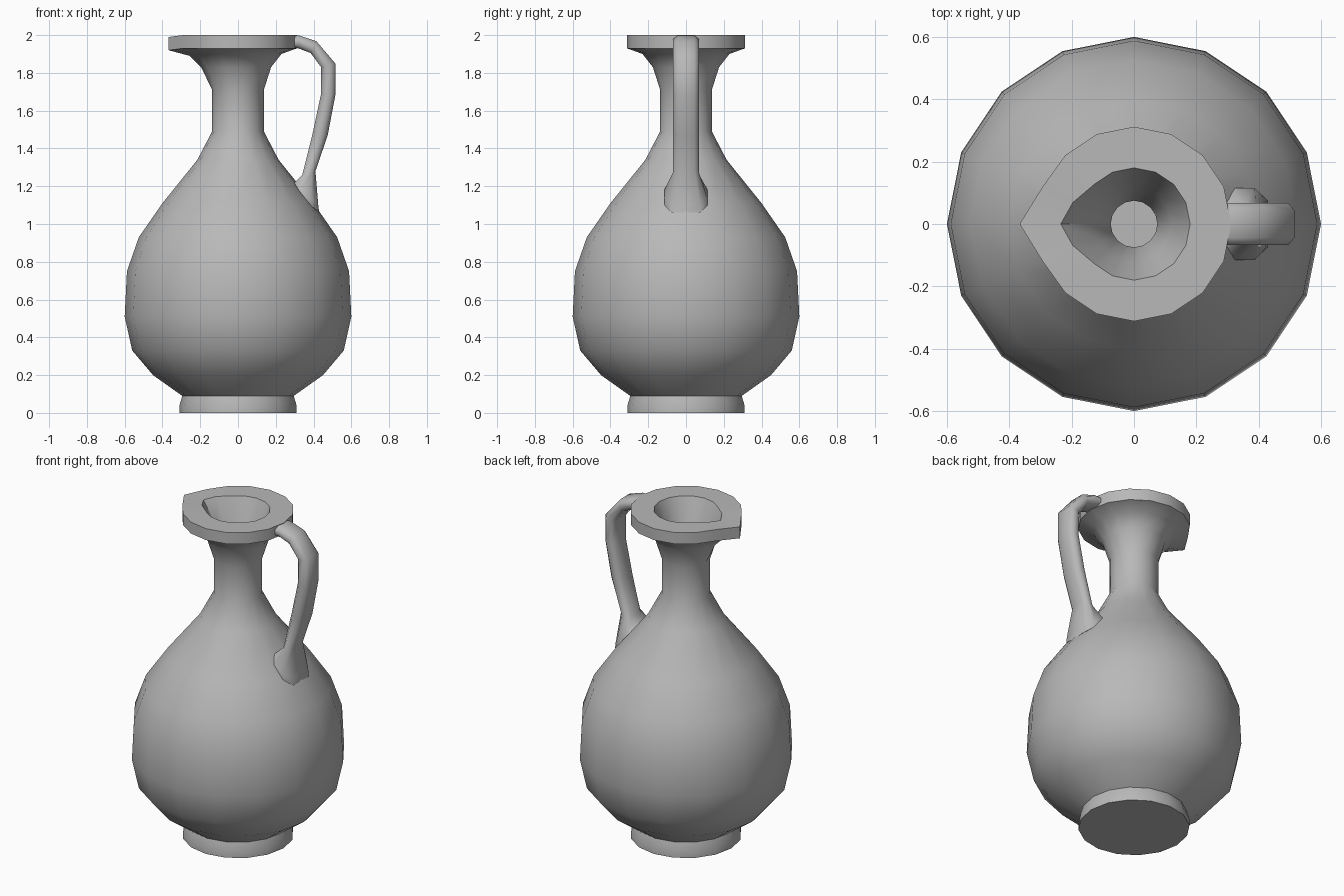
import bpy, bmesh
from math import cos, sin, pi, radians

if "Cube" in bpy.data.objects:
    bpy.data.objects.remove(bpy.data.objects["Cube"])

# Dark grey clay
clay = bpy.data.materials.new("clay")
clay.diffuse_color = (0.48, 0.48, 0.48, 1)
clay.use_nodes = True
clay.node_tree.nodes["Principled BSDF"].inputs["Base Color"].default_value = clay.diffuse_color


def build(name, rings, sharp):
    # Skin a list of equally sized vertex rings and cap the ends
    bm = bmesh.new()
    loops = [[bm.verts.new(p) for p in ring] for ring in rings]
    n = len(loops[0])
    for a, b in zip(loops, loops[1:]):
        for i in range(n):
            j = (i + 1) % n
            bm.faces.new((a[i], a[j], b[j], b[i]))
    bm.faces.new(loops[0][::-1])
    bm.faces.new(loops[-1])
    bmesh.ops.recalc_face_normals(bm, faces=bm.faces[:])
    mesh = bpy.data.meshes.new(name)
    bm.to_mesh(mesh)
    bm.free()
    mesh.materials.append(clay)
    obj = bpy.data.objects.new(name, mesh)
    bpy.context.collection.objects.link(obj)
    bpy.ops.object.select_all(action='DESELECT')
    obj.select_set(True)
    bpy.context.view_layer.objects.active = obj
    bpy.ops.object.shade_smooth_by_angle(angle=radians(sharp))
    return obj


SIDES = 16


def jug_ring(r, z, tip=0.0, near=0.0, drop=0.0):
    # Circle whose -x vertex is pulled out to form the pouring lip
    pts = []
    for i in range(SIDES):
        a = 2 * pi * i / SIDES
        x, y, h = r * cos(a), r * sin(a), z
        if i == SIDES // 2:
            x, h = x - tip, h - drop
        elif abs(i - SIDES // 2) == 1:
            x -= near
        pts.append((x, y, h))
    return pts


# Jug: foot, belly, neck, lipped rim and hollow mouth
profile = [
    (0.31, 0.0), (0.31, 0.04), (0.295, 0.09), (0.45, 0.20), (0.56, 0.33),
    (0.60, 0.51), (0.588, 0.75), (0.525, 0.93), (0.40, 1.11), (0.215, 1.34),
    (0.137, 1.49), (0.137, 1.71),
    (0.175, 1.83, 0.02), (0.23, 1.90, 0.025, 0.0, 0.01),
    (0.312, 1.93, 0.055, 0.005, 0.01), (0.312, 2.0, 0.055, 0.005, 0.01),
    (0.18, 2.0, 0.055, 0.03, 0.005), (0.12, 1.85, 0.02, 0.01),
    (0.075, 1.71), (0.075, 1.6),
]
build("jug_body", [jug_ring(*p) for p in profile], 42)

# Handle: inner point, outer point (x, z) and half width at each station
stations = [
    ((0.27, 1.935), (0.27, 1.995), 0.068),
    ((0.32, 1.93), (0.325, 1.998), 0.068),
    ((0.385, 1.905), (0.415, 1.968), 0.068),
    ((0.44, 1.83), (0.515, 1.85), 0.068),
    ((0.44, 1.69), (0.515, 1.68), 0.068),
    ((0.395, 1.48), (0.475, 1.47), 0.068),
    ((0.34, 1.26), (0.41, 1.28), 0.068),
    ((0.29, 1.21), (0.425, 1.10), 0.115),
    ((0.26, 1.20), (0.43, 1.06), 0.115),
]


def handle_ring(inner, outer, w):
    section = [(0, .65), (.28, 1), (.72, 1), (1, .65),
               (1, -.65), (.72, -1), (.28, -1), (0, -.65)]
    return [(inner[0] + t * (outer[0] - inner[0]), s * w,
             inner[1] + t * (outer[1] - inner[1])) for t, s in section]


build("handle", [handle_ring(*s) for s in stations], 85)
